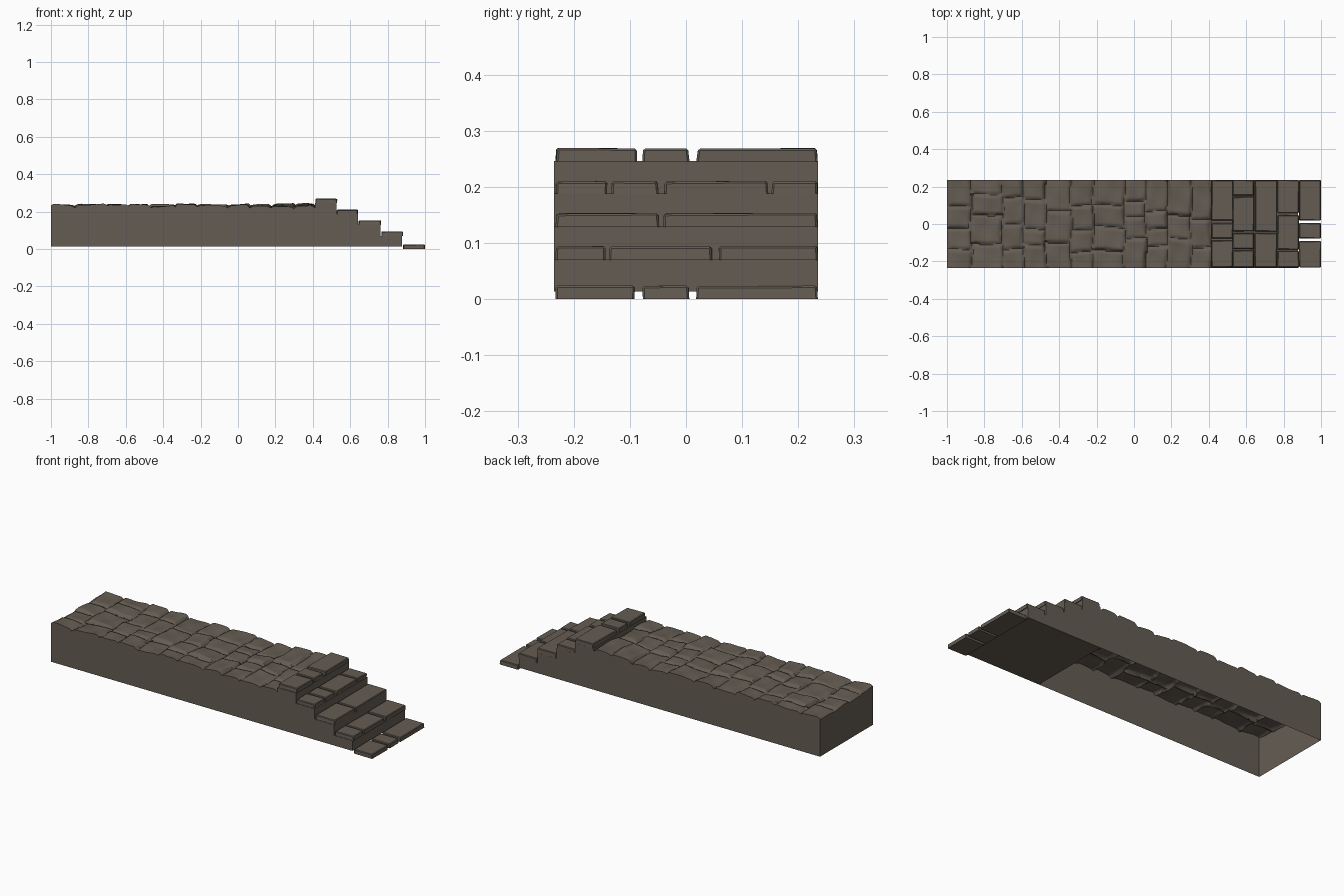
import bpy, bmesh, math, random
from mathutils import Vector

if "Cube" in bpy.data.objects:
    bpy.data.objects.remove(bpy.data.objects["Cube"])

random.seed(7)
HALF = 0.235          # half width of the whole piece
BASE = 0.014          # underside of walls
X0, X1 = -1.0, 0.412  # paved platform extent

stone = bpy.data.materials.new("brown grey stone")
stone.diffuse_color = (0.128, 0.108, 0.086, 1)
stone.use_nodes = True
stone.node_tree.nodes["Principled BSDF"].inputs["Base Color"].default_value = stone.diffuse_color


def finish(bm, name, smooth=False):
    bmesh.ops.recalc_face_normals(bm, faces=bm.faces)
    me = bpy.data.meshes.new(name)
    bm.to_mesh(me)
    bm.free()
    ob = bpy.data.objects.new(name, me)
    bpy.context.collection.objects.link(ob)
    me.materials.append(stone)
    if smooth:
        bpy.ops.object.select_all(action='DESELECT')
        ob.select_set(True)
        bpy.context.view_layer.objects.active = ob
        bpy.ops.object.shade_smooth_by_angle(angle=math.radians(40))
    return ob


# Paving layout: columns of stones, each with its own height and tilt
stones = []
x = X0
while x < X1 - 0.01:
    w = random.uniform(0.11, 0.17)
    if X1 - x - w < 0.09:
        w = X1 - x
    y = -HALF
    while y < HALF - 0.005:
        d = random.uniform(0.08, 0.17)
        if HALF - y - d < 0.07:
            d = HALF - y
        stones.append((x, x + w, y, y + d, random.uniform(0.229, 0.241),
                       random.uniform(-0.07, 0.07), random.uniform(-0.06, 0.06)))
        y += d
    x += w


def height(px, py):
    # wobble the joints so the stones look hand cut
    u = px + 0.006 * math.sin(23 * py + 5 * px)
    v = py + 0.006 * math.sin(17 * px + 2)
    u = min(max(u, X0), X1 - 1e-4)
    v = min(max(v, -HALF), HALF - 1e-4)
    for a, b, c, d, h, tx, ty in stones:
        if a <= u < b and c <= v < d:
            # distance to the nearest joint, ignoring the outer rim
            e = min(u - a, b - u,
                    v - c if c > -HALF + 0.001 else 1,
                    d - v if d < HALF - 0.001 else 1)
            groove = 0.012 * max(0.0, 1 - e / 0.016) ** 1.5
            bump = 0.0025 * math.sin(41 * px + 13 * py) * math.sin(37 * py - 11 * px)
            return h + tx * (u - (a + b) / 2) + ty * (v - (c + d) / 2) - groove + bump
    return 0.228


# Platform: uneven paved top with open-bottomed walls on three sides
NX, NY = 170, 58
bm = bmesh.new()
grid = []
for i in range(NX + 1):
    px = X0 + (X1 - X0) * i / NX
    grid.append([])
    for j in range(NY + 1):
        py = -HALF + 2 * HALF * j / NY
        grid[i].append(bm.verts.new((px, py, height(px, py))))
for i in range(NX):
    for j in range(NY):
        bm.faces.new((grid[i][j], grid[i + 1][j], grid[i + 1][j + 1], grid[i][j + 1]))
rim = ([grid[i][0] for i in range(NX, -1, -1)] + grid[0][1:]
       + [grid[i][NY] for i in range(1, NX + 1)])
feet = [bm.verts.new((v.co.x, v.co.y, BASE)) for v in rim]
for k in range(len(rim) - 1):
    bm.faces.new((rim[k], rim[k + 1], feet[k + 1], feet[k]))
finish(bm, "paved_platform", smooth=True)

# Stair body: stepped side profile pushed across the width
profile = [(0.412, BASE), (0.878, BASE), (0.878, 0.071), (0.762, 0.071),
           (0.762, 0.130), (0.642, 0.130), (0.642, 0.188), (0.526, 0.188),
           (0.526, 0.246), (0.412, 0.246)]
bm = bmesh.new()
face = bm.faces.new([bm.verts.new((px, -HALF, pz)) for px, pz in profile])
ext = bmesh.ops.extrude_face_region(bm, geom=[face])
for v in ext["geom"]:
    if isinstance(v, bmesh.types.BMVert):
        v.co.y = HALF
finish(bm, "stair_body")


# Tread slabs: chipped stone plates laid on each step
def slab(name, xa, xb, ya, yb, z0, z1):
    bm = bmesh.new()
    bmesh.ops.create_cube(bm, size=1)
    for v in bm.verts:
        sx, sy, top = v.co.x > 0, v.co.y > 0, v.co.z > 0
        j = 0.004 if top else 0.0015
        v.co = Vector((xb - random.uniform(0, j) if sx else xa + random.uniform(0, j),
                       yb - random.uniform(0, j) if sy else ya + random.uniform(0, j),
                       z1 - random.uniform(0, 0.002) if top else z0))
    edges = [e for e in bm.edges if max(v.co.z for v in e.verts) > z0 + 0.005]
    bmesh.ops.bevel(bm, geom=edges, offset=0.0035, segments=1, affect='EDGES')
    finish(bm, name)


# each tread: x range, z range, gaps between slabs across the width
treads = [
    (0.413, 0.531, 0.245, 0.270, [(-0.087, -0.078), (0.007, 0.018)]),
    (0.527, 0.642, 0.187, 0.211, [(-0.140, -0.133), (-0.048, -0.040), (0.147, 0.152)]),
    (0.645, 0.766, 0.129, 0.154, [(-0.047, -0.041)]),
    (0.766, 0.883, 0.070, 0.095, [(-0.143, -0.138), (0.048, 0.058)]),
    (0.882, 1.000, 0.000, 0.025, [(-0.091, -0.078), (0.007, 0.018)]),
]
for t, (xa, xb, z0, z1, gaps) in enumerate(treads):
    cuts = [-HALF + 0.002] + [g for gap in gaps for g in gap] + [HALF + 0.001]
    for k in range(0, len(cuts), 2):
        slab(f"tread_{t + 1}_slab_{k // 2 + 1}", xa, xb, cuts[k], cuts[k + 1], z0, z1)
